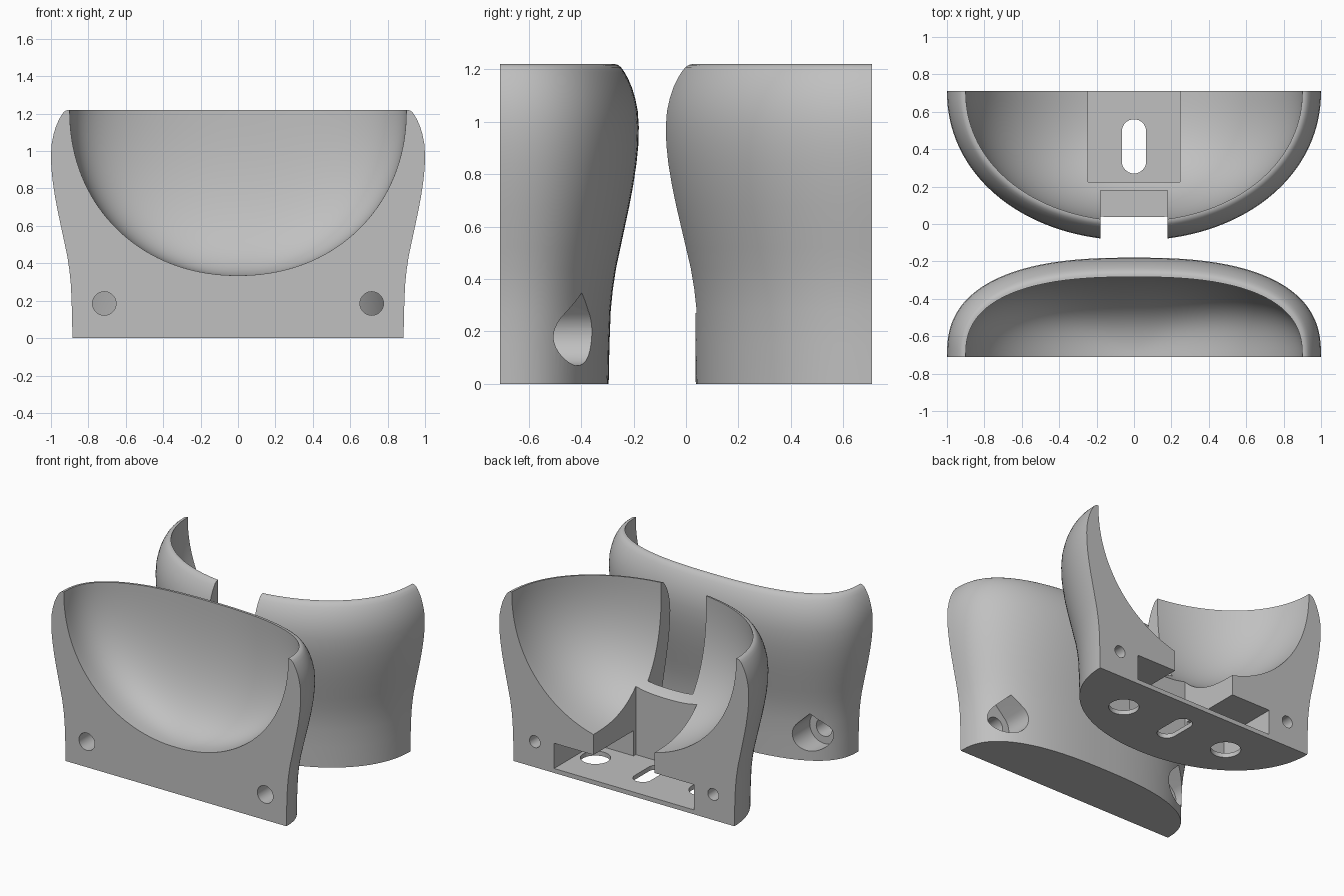
import bpy, bmesh, math

if "Cube" in bpy.data.objects:
    bpy.data.objects.remove(bpy.data.objects["Cube"])

grey = bpy.data.materials.new("plain_grey")
grey.diffuse_color = (0.53, 0.53, 0.53, 1)
grey.use_nodes = True
grey.node_tree.nodes["Principled BSDF"].inputs["Base Color"].default_value = grey.diffuse_color

TOP = 1.22
CUT = 0.71          # distance of the flat mating faces from the middle
# outward offset of the outer skin by height
PROFILE = [(0, -.115), (.15, -.112), (.28, -.107), (.36, -.099), (.44, -.087), (.52, -.07),
           (.6, -.053), (.68, -.036), (.76, -.021), (.84, -.009), (.91, -.002), (.98, 0),
           (1.04, -.004), (1.09, -.014), (1.13, -.026), (1.165, -.041), (1.19, -.055),
           (1.208, -.068), (1.217, -.08), (1.22, -.092)]


def new_object(name, bm):
    bmesh.ops.recalc_face_normals(bm, faces=bm.faces)
    me = bpy.data.meshes.new(name)
    bm.to_mesh(me)
    bm.free()
    me.materials.append(grey)
    ob = bpy.data.objects.new(name, me)
    bpy.context.collection.objects.link(ob)
    return ob


def loft(name, rings):
    """Skin a stack of closed rings and cap both ends."""
    bm = bmesh.new()
    vs = [[bm.verts.new(p) for p in r] for r in rings]
    n = len(rings[0])
    for lo, hi in zip(vs, vs[1:]):
        for i in range(n):
            j = (i + 1) % n
            bm.faces.new((lo[i], lo[j], hi[j], hi[i]))
    bm.faces.new(vs[0][::-1])
    bm.faces.new(vs[-1])
    return new_object(name, bm)


def spow(v, p):
    return math.copysign(abs(v) ** p, v)


def outline(a, b, n, z, y0, side, full=False, count=72):
    """Superellipse ring, or half of it, bulging from the plane y0 towards side."""
    pts = []
    for i in range(2 * count if full else count + 1):
        t = math.pi * i / count
        s = math.sin(t) if 0 < i < count or i > count else 0
        pts.append((a * spow(math.cos(t), 2 / n), y0 + side * b * spow(s, 2 / n), z))
    return pts


def prism_y(pts, y0, y1):
    """Extrude an x-z shape along y."""
    return loft("cutter", [[(x, y, z) for x, z in pts] for y in (y0, y1)])


def prism_z(pts, z0, z1):
    """Extrude an x-y shape along z."""
    return loft("cutter", [[(x, y, z) for x, y in pts] for z in (z0, z1)])


def box(w, y0, y1, z0, z1):
    return prism_z([(-w, y0), (w, y0), (w, y1), (-w, y1)], z0, z1)


def circle(cx, cy, r, n=40):
    return [(cx + r * math.cos(2 * math.pi * i / n), cy + r * math.sin(2 * math.pi * i / n))
            for i in range(n)]


def teardrop(cx, cz, r):
    arc = [math.radians(135 + 270 * i / 36) for i in range(37)]
    return [(cx + r * math.cos(t), cz + r * math.sin(t)) for t in arc] + [(cx, cz + r * 2 ** .5)]


def cut(ob, cutter):
    m = ob.modifiers.new("cut", 'BOOLEAN')
    m.operation = 'DIFFERENCE'
    m.solver = 'EXACT'
    m.object = cutter
    bpy.context.view_layer.objects.active = ob
    bpy.ops.object.modifier_apply(modifier=m.name)
    bpy.data.objects.remove(cutter)


def half_shell(name, depth, grow, n, y0, side):
    """Waisted outer body with a round bowl scooped from the flat face."""
    body = loft(name, [outline(1 + e, depth + e * grow, n, z, y0, side) for z, e in PROFILE])
    rings = []
    inner = depth - .103
    for i in range(1, 37):
        # bowl is round across, with a steeper wall and flatter floor front to back
        t = min(max(math.sin(math.pi / 2 * (1 - i / 36)), 0), .9999) ** .95
        rx = (1 - t ** 2.1) ** (1 / 2.1)
        ry = (1 - t ** 2.5) ** (1 / 2.5)
        rings.append(outline(.9 * rx, inner * ry, n + .6 * t, TOP - .885 * t, y0, side, True))
    rings.append(outline(.9, inner, n, TOP + .2, y0, side, True))
    cut(body, loft("cutter", rings))
    return body


# front shell: through holes with teardrop recesses on the curved side
front = half_shell("front_shell", .53, 1.0, 2.55, -CUT, 1)
for sx in (-1, 1):
    cut(front, prism_y(circle(sx * .715, .185, .063), -.9, -.3))
    cut(front, prism_y(teardrop(sx * .715, .185, .115), -.56, .1))

# back shell: notch, pocket, floor holes and blind screw holes
back = half_shell("back_shell", .798, 1.09, 2.08, CUT, -1)
cut(back, box(.18, -.4, .18, .27, 1.5))        # notch in the curved wall
cut(back, box(.3, -.4, .037, -.1, .29))        # flat below the notch
cut(back, box(.56, .25, .9, .032, .215))       # wide tray slot
cut(back, box(.245, .225, .9, .032, 1.0))      # pocket open to the bowl
for sx in (-1, 1):
    cut(back, prism_z(circle(sx * .435, .415, .1), -.1, .1))
    cut(back, prism_y(circle(sx * .715, .185, .043), .48, .9))
slot = [(.065 * math.cos(t), (.495 if i < 17 else .335) + .065 * math.sin(t))
        for i in range(34)
        for t in [math.pi * (i if i < 17 else i - 1) / 16]]
cut(back, prism_z(slot, -.1, .1))              # elongated floor hole

for ob in (front, back):
    bpy.ops.object.select_all(action='DESELECT')
    ob.select_set(True)
    bpy.context.view_layer.objects.active = ob
    bpy.ops.object.shade_smooth_by_angle(angle=math.radians(30))
